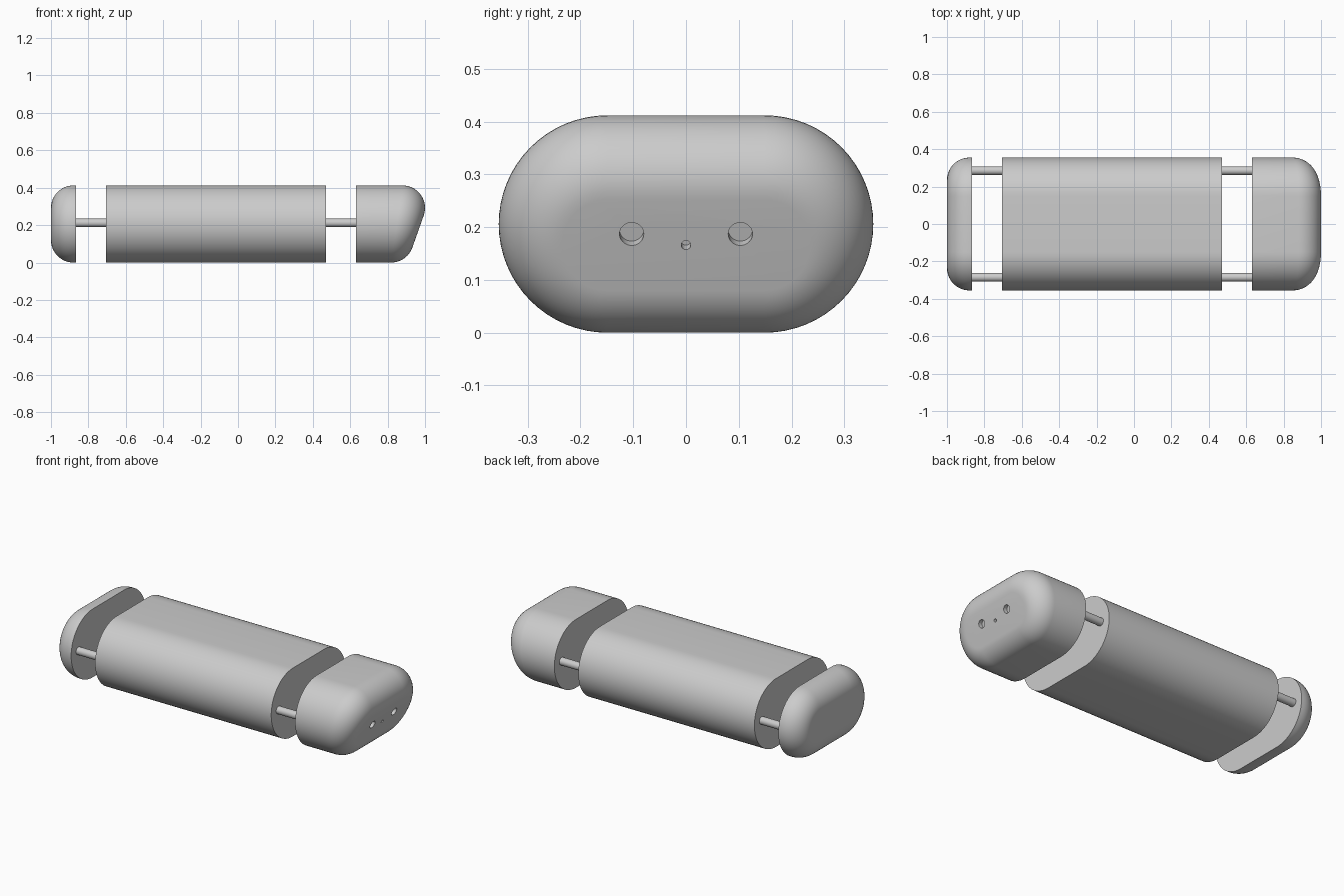
import bpy
import bmesh
from math import pi, cos, sin, radians
from mathutils import Vector, Matrix

HALF_Y, R = 0.355, 0.206      # rounded-slot cross-section
FILLET = 0.12
TILT = radians(19.5)

cube = bpy.data.objects.get("Cube")
if cube:
    bpy.data.objects.remove(cube, do_unlink=True)

grey = bpy.data.materials.new("light_grey")
grey.use_nodes = True
colour = (0.6, 0.6, 0.6, 1)
grey.diffuse_color = colour
grey.node_tree.nodes["Principled BSDF"].inputs["Base Color"].default_value = colour


def outline(steps=32):
    """Slot outline as (point, outward normal) pairs in the YZ plane."""
    pairs = []
    for side in (0, 1):
        for i in range(steps + 1):
            a = -pi / 2 + pi * i / steps + pi * side
            n = Vector((0, cos(a), sin(a)))
            centre = Vector((0, (HALF_Y - R) * (1 - 2 * side), R))
            pairs.append((centre + n * R, n))
    return pairs


def make_object(name, bm):
    bmesh.ops.recalc_face_normals(bm, faces=bm.faces)
    mesh = bpy.data.meshes.new(name)
    bm.to_mesh(mesh)
    bm.free()
    mesh.materials.append(grey)
    obj = bpy.data.objects.new(name, mesh)
    bpy.context.collection.objects.link(obj)
    return obj


def smooth(obj):
    bpy.ops.object.select_all(action='DESELECT')
    obj.select_set(True)
    bpy.context.view_layer.objects.active = obj
    bpy.ops.object.shade_smooth_by_angle(angle=radians(30))


def loft(name, rings):
    bm = bmesh.new()
    loops = [[bm.verts.new(p) for p in ring] for ring in rings]
    for a, b in zip(loops, loops[1:]):
        for i in range(len(a)):
            j = (i + 1) % len(a)
            bm.faces.new((a[i], a[j], b[j], b[i]))
    bm.faces.new(loops[0])
    bm.faces.new(loops[-1])
    return make_object(name, bm)


def end_cap(name, base_x, normal, plane_point, steps=14):
    """Slot block closed by a plane, with a constant-radius fillet."""
    pairs = outline()
    rings = [[p + Vector((base_x, 0, 0)) for p, n in pairs]]
    depth = normal.dot(plane_point) - FILLET
    for k in range(steps + 1):
        t = k / steps
        ring = []
        for p, n in pairs:
            c = p - n * FILLET
            c.x = (depth - normal.z * c.z) / normal.x
            angle = n.angle(normal)
            d = (n * sin((1 - t) * angle) + normal * sin(t * angle)) / sin(angle)
            ring.append(c + d * FILLET)
        rings.append(ring)
    return loft(name, rings)


def cylinder(name, centre, axis, radius, length, sides=32):
    bm = bmesh.new()
    turn = axis.to_track_quat('Z', 'Y').to_matrix().to_4x4()
    bmesh.ops.create_cone(bm, cap_ends=True, segments=sides, radius1=radius,
                          radius2=radius, depth=length,
                          matrix=Matrix.Translation(centre) @ turn)
    return make_object(name, bm)


# Central body
smooth(loft("body", [[p + Vector((x, 0, 0)) for p, n in outline()]
                     for x in (-0.705, 0.47)]))

# Rounded end cap
smooth(end_cap("rounded_end", -0.865, Vector((-1, 0, 0)), Vector((-1, 0, 0))))

# Slanted end cap
face_normal = Vector((cos(TILT), 0, -sin(TILT)))
tip_centre = Vector((1 - FILLET, 0, 2 * R - FILLET))
face_point = tip_centre + face_normal * FILLET
slanted = end_cap("slanted_end", 0.63, face_normal, face_point)

# Sockets sunk into the slanted face
for y, z, radius in ((-0.103, 0.187, 0.023), (0.103, 0.187, 0.023), (0, 0.166, 0.009)):
    x = face_point.x + (z - face_point.z) * sin(TILT) / cos(TILT)
    cutter = cylinder("socket_cutter", Vector((x, y, z)), face_normal, radius, 0.05)
    cutter.hide_render = True
    cut = slanted.modifiers.new("socket", 'BOOLEAN')
    cut.operation = 'DIFFERENCE'
    cut.solver = 'EXACT'
    cut.object = cutter
    bpy.context.view_layer.objects.active = slanted
    bpy.ops.object.modifier_apply(modifier=cut.name)
    bpy.data.objects.remove(cutter, do_unlink=True)
smooth(slanted)

# Connecting rods across both gaps
for end, x in (("slanted", 0.55), ("rounded", -0.785)):
    for side, y in (("front", -0.285), ("back", 0.285)):
        smooth(cylinder(f"{side}_rod_{end}_end", Vector((x, y, 0.212)),
                        Vector((1, 0, 0)), 0.023, 0.165))
